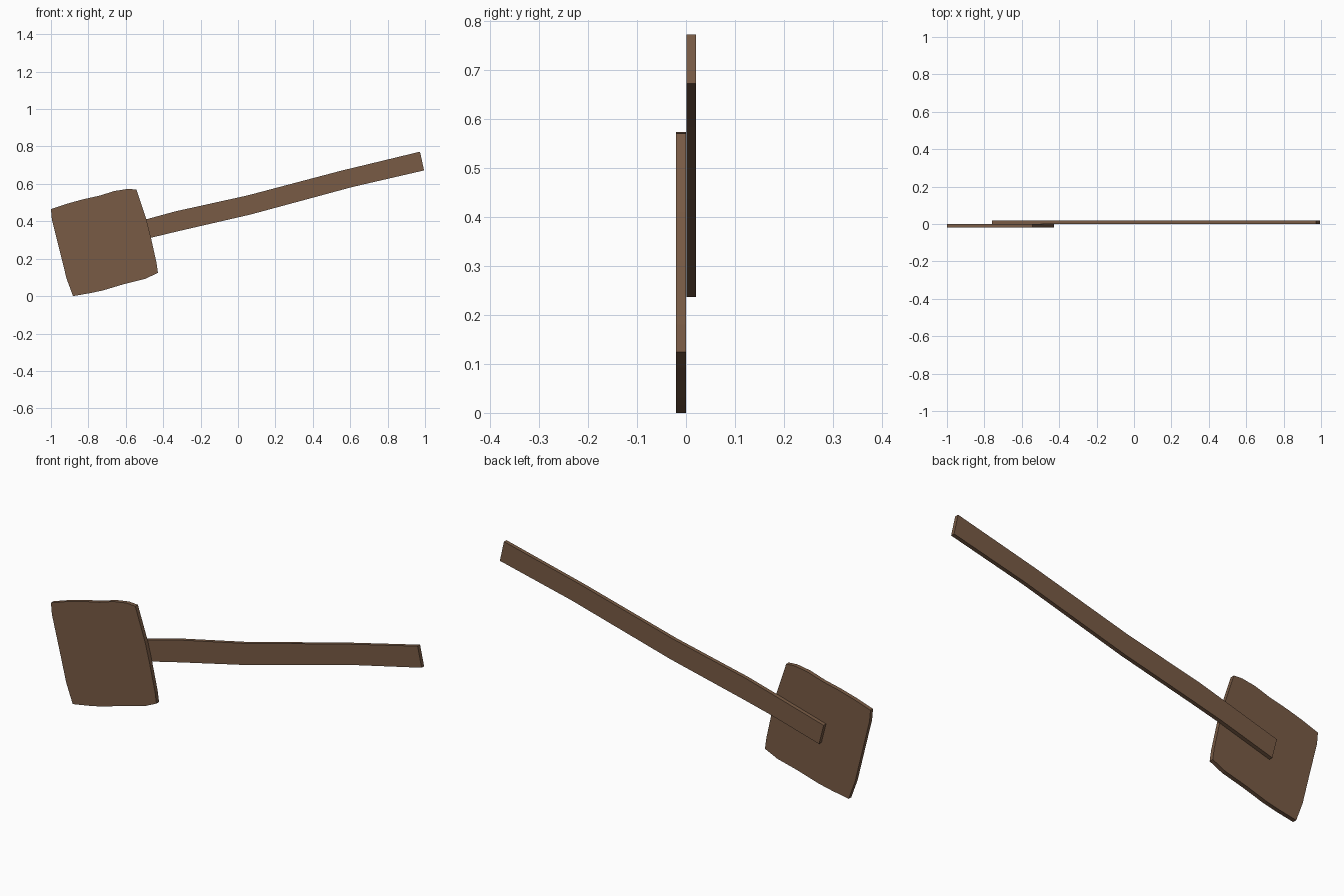
import bpy, bmesh

if "Cube" in bpy.data.objects:
    bpy.data.objects.remove(bpy.data.objects["Cube"])

wood = bpy.data.materials.new("brown_wood")
wood.diffuse_color = (0.19, 0.105, 0.06, 1)
wood.use_nodes = True
wood.node_tree.nodes["Principled BSDF"].inputs["Base Color"].default_value = wood.diffuse_color


def plank(name, outline, y_front, y_back):
    """Extrude an (x, z) outline from y_front to y_back."""
    bm = bmesh.new()
    face = bm.faces.new([bm.verts.new((x, y_front, z)) for x, z in outline])
    ext = bmesh.ops.extrude_face_region(bm, geom=[face])
    moved = [v for v in ext["geom"] if isinstance(v, bmesh.types.BMVert)]
    bmesh.ops.translate(bm, verts=moved, vec=(0, y_back - y_front, 0))
    bmesh.ops.recalc_face_normals(bm, faces=bm.faces)
    mesh = bpy.data.meshes.new(name)
    bm.to_mesh(mesh)
    bm.free()
    mesh.materials.append(wood)
    obj = bpy.data.objects.new(name, mesh)
    bpy.context.collection.objects.link(obj)
    return obj


# Flat blade with worn, uneven edges
plank("blade", [
    (-1.0, 0.465), (-0.91, 0.495), (-0.83, 0.517), (-0.74, 0.537),
    (-0.66, 0.562), (-0.59, 0.573), (-0.543, 0.57), (-0.49, 0.41),
    (-0.465, 0.31), (-0.436, 0.18), (-0.428, 0.124), (-0.495, 0.093),
    (-0.61, 0.064), (-0.72, 0.031), (-0.79, 0.016), (-0.882, 0.0),
    (-0.917, 0.095), (-0.955, 0.25), (-0.995, 0.41)], -0.02, 0.0)

# Long slightly bent handle lapped behind the blade
plank("handle", [
    (-0.76, 0.335), (-0.485, 0.412), (-0.335, 0.453), (0.05, 0.538),
    (0.55, 0.67), (0.973, 0.772), (0.995, 0.672), (0.61, 0.583),
    (0.07, 0.437), (-0.32, 0.347), (-0.465, 0.312), (-0.735, 0.237)], 0.001, 0.02)
